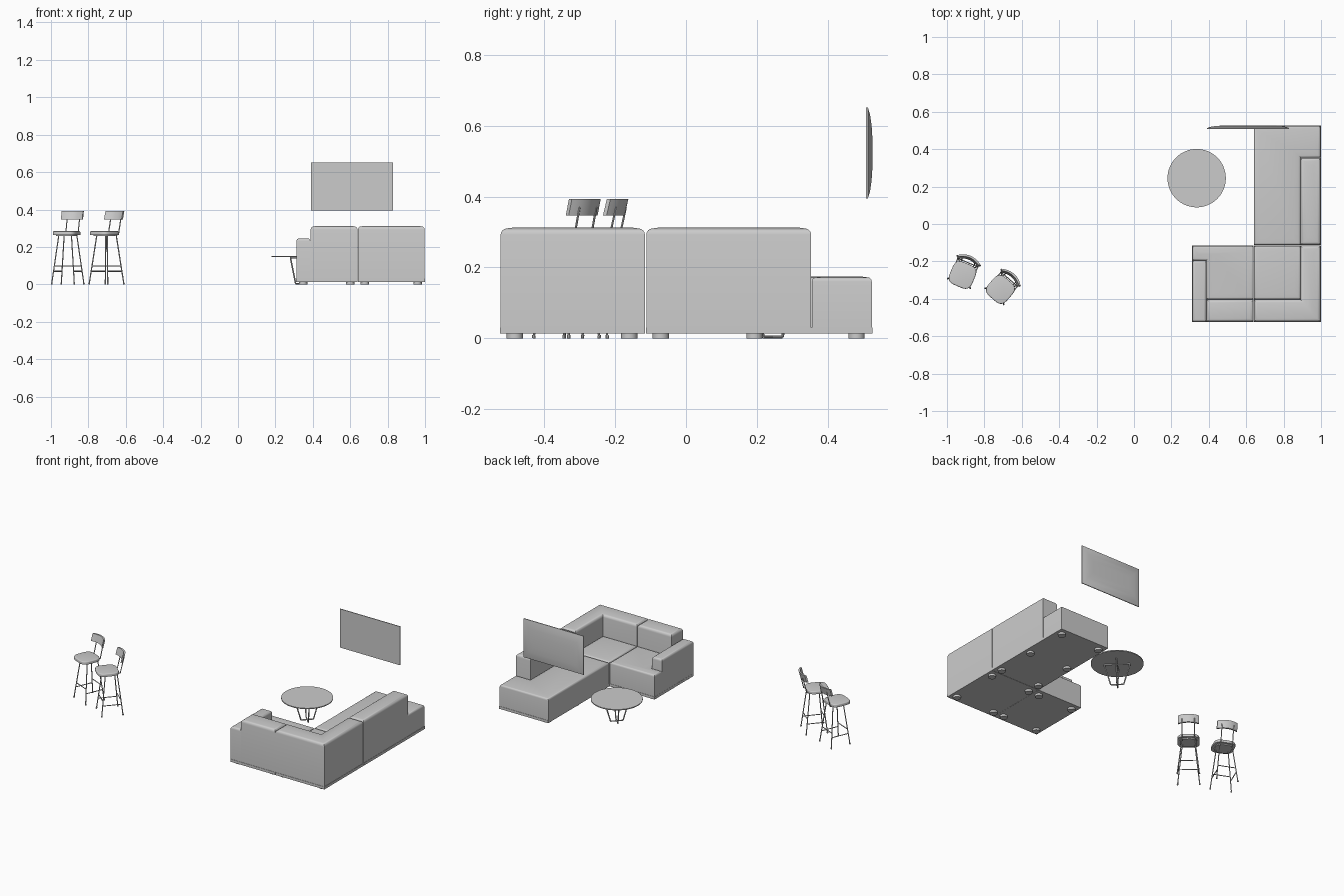
import bpy, bmesh
from math import sin, cos, pi, radians
from mathutils import Vector, Matrix

if "Cube" in bpy.data.objects:
    bpy.data.objects.remove(bpy.data.objects["Cube"])


def finish(bm, name, mat=None, smooth=True):
    if mat:
        bmesh.ops.transform(bm, matrix=mat, verts=bm.verts)
    bmesh.ops.recalc_face_normals(bm, faces=bm.faces)
    me = bpy.data.meshes.new(name)
    bm.to_mesh(me)
    bm.free()
    ob = bpy.data.objects.new(name, me)
    bpy.context.collection.objects.link(ob)
    if smooth:
        bpy.context.view_layer.objects.active = ob
        ob.select_set(True)
        bpy.ops.object.shade_smooth_by_angle(angle=radians(35))
        ob.select_set(False)
    return ob


def prism(name, pts, z0, z1, bevel=0, crown=0, mat=None):
    """Extruded outline with a softened top rim and slightly crowned top."""
    bm = bmesh.new()
    f = bm.faces.new([bm.verts.new((x, y, z0)) for x, y in pts])
    ext = bmesh.ops.extrude_face_region(bm, geom=[f])['geom']
    bmesh.ops.translate(bm, vec=(0, 0, z1 - z0),
                        verts=[g for g in ext if isinstance(g, bmesh.types.BMVert)])
    if bevel:
        rim = [e for e in bm.edges if all(v.co.z > z1 - 1e-5 for v in e.verts)]
        bmesh.ops.bevel(bm, geom=rim, offset=bevel, segments=4, profile=0.5, affect='EDGES')
    if crown:
        top = max(bm.faces, key=lambda q: q.calc_center_median().z)
        bmesh.ops.inset_region(bm, faces=[top], thickness=0.03)
        bmesh.ops.translate(bm, vec=(0, 0, crown), verts=top.verts)
    return finish(bm, name, mat)


def rect(x0, x1, y0, y1):
    return [(x0, y0), (x1, y0), (x1, y1), (x0, y1)]


def circle(x, y, r, n=32):
    return [(x + r * cos(2 * pi * i / n), y + r * sin(2 * pi * i / n)) for i in range(n)]


def rod(name, a, b, r, mat=None, n=8):
    a, b = Vector(a), Vector(b)
    bm = bmesh.new()
    m = Matrix.Translation((a + b) / 2) @ (b - a).to_track_quat('Z', 'Y').to_matrix().to_4x4()
    bmesh.ops.create_cone(bm, cap_ends=True, segments=n, radius1=r, radius2=r,
                          depth=(b - a).length, matrix=m)
    return finish(bm, name, mat)


# Sofa: plinths of the three modules
g = 0.001
modules = {'chaise': (0.64, 1.0, -0.113, 0.526), 'corner': (0.64, 1.0, -0.525, -0.115),
           'end': (0.31, 0.64, -0.525, -0.115)}
for n, (x0, x1, y0, y1) in modules.items():
    prism(n + '_plinth', rect(x0 + g, x1, y0, y1), 0.013, 0.03)
    rows = [y0 + 0.042, y1 - 0.045] + ([0.193] if n == 'chaise' else [])
    for fx in (x0 + 0.038, x1 - 0.04):
        for fy in rows:
            prism(n + '_foot', circle(fx, fy, 0.023, 24), 0, 0.014)

# Sofa seats
sz = 0.172
prism('chaise_seat', [(0.641, -0.112), (0.891, -0.112), (0.891, 0.355), (0.997, 0.355),
                      (0.997, 0.524), (0.641, 0.524)], 0.03, sz, 0.012, 0.003)
prism('corner_seat', rect(0.641, 0.891, -0.403, -0.117), 0.03, sz, 0.012, 0.003)
prism('end_seat', [(0.387, -0.403), (0.639, -0.403), (0.639, -0.117), (0.312, -0.117),
                   (0.312, -0.195), (0.387, -0.195)], 0.03, sz, 0.012, 0.003)

# Sofa backs and arm
bz = 0.31
prism('chaise_back', rect(0.89, 0.998, -0.112, 0.353), 0.03, bz, 0.018, 0.003)
prism('corner_back', [(0.641, -0.523), (0.998, -0.523), (0.998, -0.116), (0.89, -0.116),
                      (0.89, -0.404), (0.641, -0.404)], 0.03, bz, 0.018, 0.003)
prism('end_back', rect(0.388, 0.639, -0.523, -0.404), 0.03, bz, 0.018, 0.003)
prism('end_arm', rect(0.312, 0.387, -0.523, -0.196), 0.03, 0.245, 0.014)

# Wall screen with a bulged rear
bm = bmesh.new()
rings = []
for s, y in [(1, 0.508), (1, 0.513), (0.85, 0.519), (0.6, 0.5235), (0.3, 0.526)]:
    rings.append([bm.verts.new((0.61 + 0.22 * u * (1 - (1 - s) * 0.5), y, 0.523 + 0.128 * s * w))
                  for u, w in ((-1, -1), (1, -1), (1, 1), (-1, 1))])
for a, b in zip(rings, rings[1:]):
    for i in range(4):
        bm.faces.new((a[i], a[i - 1], b[i - 1], b[i]))
bm.faces.new(rings[0])
bm.faces.new(rings[-1])
finish(bm, 'wall_screen')

# Round coffee table on crossed tapering legs
tm = Matrix.Translation((0.335, 0.245, 0))
prism('table_top', circle(0, 0, 0.156, 64), 0.145, 0.151, mat=tm)
for k in range(4):
    d = Vector((cos(pi / 4 + k * pi / 2), sin(pi / 4 + k * pi / 2), 0))
    hi, lo = d * 0.077 + Vector((0, 0, 0.142)), d * 0.038 + Vector((0, 0, 0.004))
    rod('table_leg', hi, lo, 0.004, tm)
    rod('table_top_brace', (0, 0, 0.142), hi, 0.004, tm)
    rod('table_base_brace', (0, 0, 0.004), lo, 0.004, tm)


def stool(x, y, angle):
    m = Matrix.Translation((x, y, 0)) @ Matrix.Rotation(radians(angle), 4, 'Z')

    def outline(hx, hy, n=40):
        def p(t):
            return (abs(t) ** 0.55) * (1 if t > 0 else -1)
        return [(hx * p(cos(2 * pi * i / n)), -0.017 + hy * p(sin(2 * pi * i / n)))
                for i in range(n)]
    # padded seat and frame
    prism('stool_seat', outline(0.066, 0.066), 0.265, 0.284, 0.006, mat=m)
    prism('stool_seat_frame', outline(0.05, 0.05), 0.258, 0.265, mat=m)

    # splayed legs with glides
    def leg(sx, sy, z):
        a = 0.066 + (0.037 - 0.066) * z / 0.26
        return (sx * a, sy * a, z)
    corners = [(-1, -1), (1, -1), (1, 1), (-1, 1)]
    for i, c in enumerate(corners):
        rod('stool_leg', leg(*c, 0.26), leg(*c, 0.002), 0.0032, m)
        rod('stool_glide', leg(*c, 0.009), leg(*c, 0), 0.005, m)
        h = 0.098 if i % 2 == 0 else 0.07
        rod('stool_stretcher', leg(*c, h), leg(*corners[(i + 1) % 4], h), 0.0028, m)
    # back posts
    for s in (-1, 1):
        rod('stool_back_post', (s * 0.036, 0.035, 0.262), (s * 0.036, 0.056, 0.268), 0.003, m)
        rod('stool_back_post', (s * 0.036, 0.056, 0.268), (s * 0.036, 0.08, 0.37), 0.003, m)
    # curved leaning backrest
    bm = bmesh.new()
    n, secs = 12, []
    for i in range(n + 1):
        u = -1 + 2 * i / n
        yb = 0.084 - 0.02 * u * u
        secs.append([bm.verts.new((0.062 * u, yb + dy, z)) for dy, z in
                     ((-0.013, 0.346), (-0.002, 0.346), (0.01, 0.393), (-0.001, 0.393))])
    for a, b in zip(secs, secs[1:]):
        for j in range(4):
            bm.faces.new((a[j], a[j - 1], b[j - 1], b[j]))
    bm.faces.new(secs[0])
    bm.faces.new(secs[-1])
    finish(bm, 'stool_backrest', m)


stool(-0.91, -0.257, -23)
stool(-0.703, -0.337, -41)
